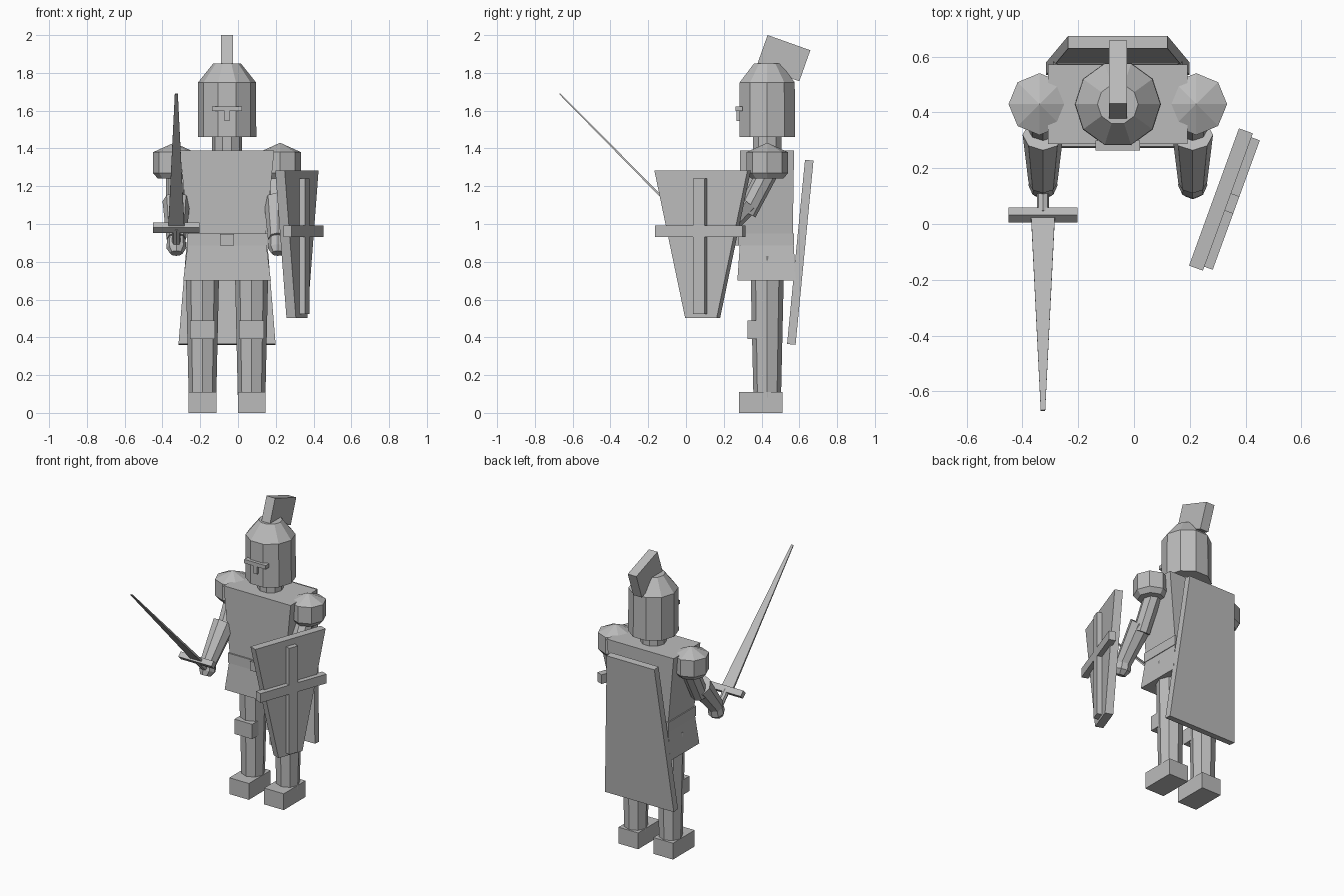
import bpy, bmesh, math
from mathutils import Vector, Matrix

cube = bpy.data.objects.get("Cube")
if cube:
    bpy.data.objects.remove(cube, do_unlink=True)

CX, CY = -0.058, 0.43   # axis of the standing figure

grey = bpy.data.materials.new("plain_grey")
grey.use_nodes = True
grey.diffuse_color = (0.5, 0.5, 0.5, 1)
grey.node_tree.nodes["Principled BSDF"].inputs["Base Color"].default_value = (0.5, 0.5, 0.5, 1)


def loft(name, rings):
    """Skin a list of equal-length rings and cap both ends."""
    bm = bmesh.new()
    loops = [[bm.verts.new(p) for p in ring] for ring in rings]
    n = len(loops[0])
    for a, b in zip(loops, loops[1:]):
        for i in range(n):
            j = (i + 1) % n
            bm.faces.new((a[i], a[j], b[j], b[i]))
    bm.faces.new(loops[0])
    bm.faces.new(loops[-1])
    bmesh.ops.remove_doubles(bm, verts=bm.verts, dist=1e-5)
    bmesh.ops.recalc_face_normals(bm, faces=bm.faces)
    mesh = bpy.data.meshes.new(name)
    bm.to_mesh(mesh)
    bm.free()
    mesh.materials.append(grey)
    ob = bpy.data.objects.new(name, mesh)
    bpy.context.collection.objects.link(ob)
    return ob


def turned(name, stations, sides):
    """Many-sided solid through (centre, radius) stations."""
    axis = (Vector(stations[-1][0]) - Vector(stations[0][0])).normalized()
    u = Vector((1, 0, 0))
    v = axis.cross(u)
    angles = [2 * math.pi * i / sides for i in range(sides)]
    return loft(name, [[Vector(c) + r * (math.cos(a) * u + math.sin(a) * v) for a in angles]
                       for c, r in stations])


def rect(x0, x1, y0, y1, z):
    return [(x0, y0, z), (x1, y0, z), (x1, y1, z), (x0, y1, z)]


def box(name, x, y, z):
    return loft(name, [rect(*x, *y, z[0]), rect(*x, *y, z[1])])


def around(half):
    return (CX - half, CX + half)


# Head: helmet, visor, crest and neck
turned("neck", [((CX, CY, 1.36), 0.08), ((CX, CY, 1.48), 0.08)], 10)
turned("helmet", [((CX, CY, 1.46), 0.155), ((CX, CY, 1.75), 0.153), ((CX, CY, 1.85), 0.073)], 10)
box("visor_bar", around(0.08), (0.263, 0.3), (1.597, 1.623))
box("visor_stem", around(0.014), (0.267, 0.3), (1.545, 1.6))
crest = box("crest", (-0.032, 0.032), (-0.12, 0.12), (-0.087, 0.087))
crest.location = (CX, 0.516, 1.878)
crest.rotation_euler.x = math.radians(-19.6)

# Body
loft("torso", [rect(*around(0.203), 0.287, 0.565, 0.92), rect(*around(0.25), 0.287, 0.572, 1.39)])
box("belt", around(0.213), (0.278, 0.573), (0.885, 0.95))
box("belt_buckle", around(0.036), (0.263, 0.29), (0.885, 0.947))
loft("skirt", [rect(*around(0.232), 0.272, 0.582, 0.7), rect(*around(0.208), 0.285, 0.57, 0.89)])

# Cape: leans outward toward the shoulders, widens toward the hem
loft("cape", [[(CX + s * half, y + d, z - d * 0.1) for s, d in ((-1, 0), (1, 0), (1, 0.045), (-1, 0.045))]
              for half, y, z in ((0.257, 0.535, 0.365), (0.178, 0.63, 1.34))])

# Limbs on both sides
for side, s in (("left", 1), ("right", -1)):
    x = CX + s * 0.13
    turned(side + "_leg", [((x, CY, 0.08), 0.073), ((x, CY, 0.83), 0.09)], 8)
    box(side + "_knee_guard", (x - 0.066, x + 0.066), (0.325, 0.45), (0.39, 0.49))
    box(side + "_boot", (x - 0.073, x + 0.073), (0.28, 0.512), (0, 0.11))

    x = CX + s * 0.281
    turned(side + "_shoulder_guard", [((x, CY, 1.24), 0.085), ((x, CY, 1.27), 0.111),
                                      ((x, CY, 1.38), 0.111), ((x, CY, 1.43), 0)], 8)
    x = CX + s * 0.2685
    turned(side + "_upper_arm", [((x, CY, 1.27), 0.056), ((x, 0.32, 1.06), 0.054)], 8)
    turned(side + "_forearm", [((x, 0.32, 1.12), 0.073), ((x, 0.15, 0.92), 0.052)], 8)
    turned(side + "_hand", [((x, 0.155, 0.925), 0.048), ((x, 0.14, 0.872), 0.053), ((x, 0.12, 0.845), 0.034)], 8)

# Sword: built upright, then tipped forward from the guard
tilt = Matrix.Translation((CX - 0.2685, 0.033, 0.98)) @ Matrix.Rotation(math.radians(44.7), 4, 'X')
sword = [
    turned("sword_grip", [((0, 0, -0.17), 0.022), ((0, 0, 0), 0.022)], 8),
    box("sword_guard", (-0.123, 0.123), (-0.018, 0.018), (-0.02, 0.02)),
    loft("sword_blade", [rect(-0.043, 0.043, -0.007, 0.007, 0), rect(-0.008, 0.008, -0.003, 0.003, 0.998)]),
]
for part in sword:
    part.matrix_world = tilt

# Shield: local x runs along its width, local -y faces outward
turn = Matrix.Translation((0.287, 0.097, 0)) @ Matrix.Rotation(math.radians(70), 4, 'Z')
shield = [
    loft("shield_board", [rect(-0.089, 0.089, -0.053, 0, 0.503), rect(-0.262, 0.262, -0.053, 0, 1.282)]),
    box("shield_cross_upright", (-0.033, 0.033), (-0.085, -0.04), (0.523, 1.24)),
    box("shield_cross_bar", (-0.247, 0.247), (-0.085, -0.04), (0.93, 0.992)),
]
for part in shield:
    part.matrix_world = turn
